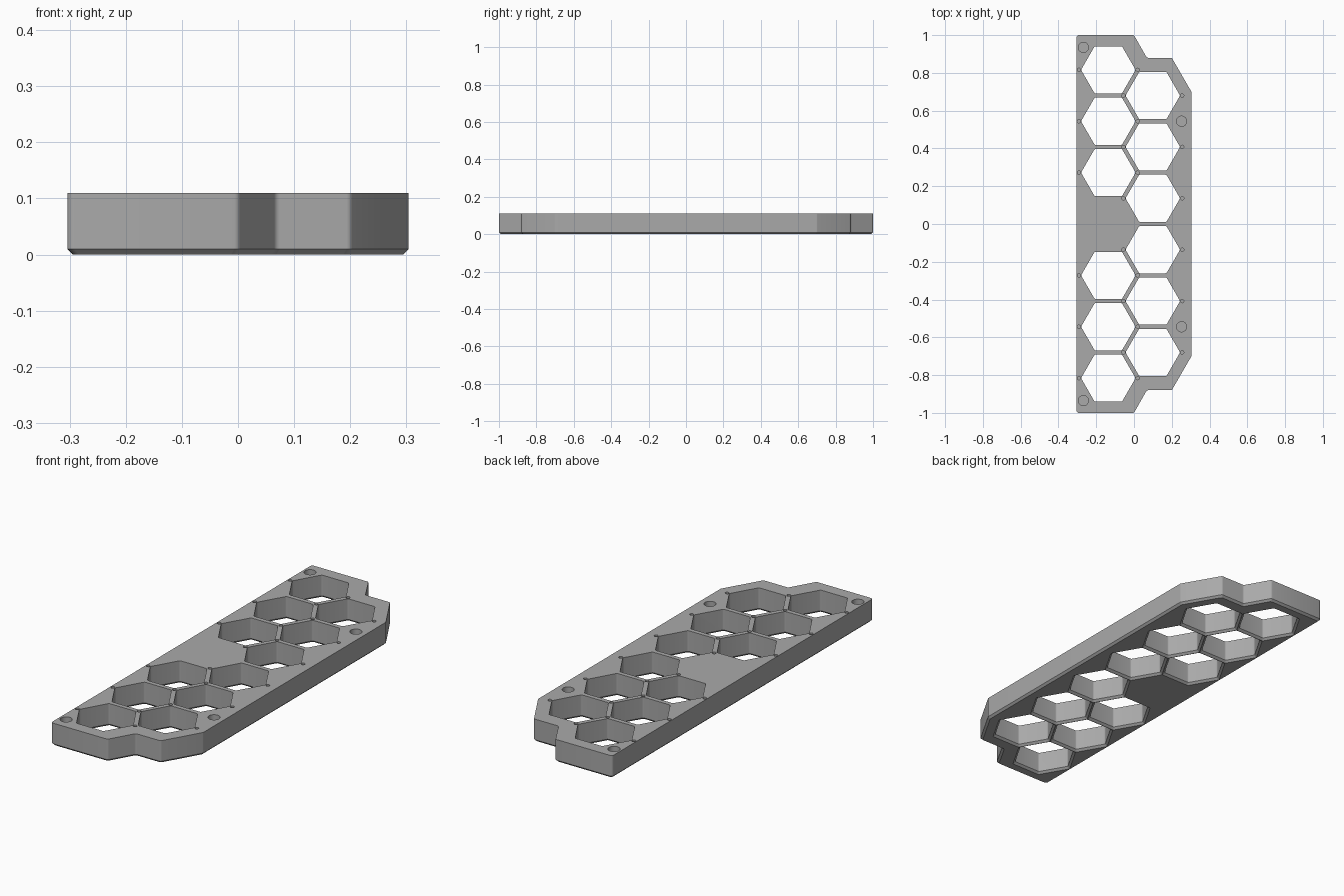
import bpy, bmesh, math
from mathutils import Vector

cube = bpy.data.objects.get("Cube")
if cube:
    bpy.data.objects.remove(cube, do_unlink=True)

TOP = 0.11
CHAMFER = 0.01
PITCH = 0.272
CELL = 0.125       # half the distance across a cell's flats

grey = bpy.data.materials.new("plain grey")
grey.use_nodes = True
GREY = (0.4, 0.4, 0.4, 1)
grey.diffuse_color = GREY
grey.node_tree.nodes["Principled BSDF"].inputs["Base Color"].default_value = GREY


def grow(points, d):
    """Offset a counter-clockwise polygon outwards by d, with mitred corners."""
    out = []
    for i, p in enumerate(points):
        a = (p - points[i - 1]).normalized()
        b = (points[(i + 1) % len(points)] - p).normalized()
        na, nb = Vector((a.y, -a.x)), Vector((b.y, -b.x))
        out.append(p + (na + nb) * d / (1 + na.dot(nb)))
    return out


def fillet(points, radius, steps=4):
    """Round every corner with an arc."""
    out = []
    for i, p in enumerate(points):
        a = (points[i - 1] - p).normalized()
        b = (points[(i + 1) % len(points)] - p).normalized()
        half = a.angle(b) / 2
        centre = p + (a + b).normalized() * radius / math.sin(half)
        start = p + a * radius / math.tan(half) - centre
        end = p + b * radius / math.tan(half) - centre
        sweep = start.angle_signed(end)     # clockwise positive
        for k in range(steps + 1):
            t = -sweep * k / steps
            c, s = math.cos(t), math.sin(t)
            out.append(centre + Vector((start.x * c - start.y * s,
                                        start.x * s + start.y * c)))
    return out


def loft(bm, loops):
    """Closed solid through (outline, height) loops, bottom to top."""
    rings = [[bm.verts.new((p.x, p.y, z)) for p in pts] for pts, z in loops]
    n = len(rings[0])
    for low, high in zip(rings, rings[1:]):
        for i in range(n):
            j = (i + 1) % n
            bm.faces.new((low[i], low[j], high[j], high[i]))
    bm.faces.new(rings[0][::-1])
    bm.faces.new(rings[-1])


def circle(x, y, r, n, turn=0.0):
    return [Vector((x + r * math.cos(math.tau * k / n + turn),
                    y + r * math.sin(math.tau * k / n + turn))) for k in range(n)]


def make(name, bm):
    bmesh.ops.recalc_face_normals(bm, faces=bm.faces)
    mesh = bpy.data.meshes.new(name)
    bm.to_mesh(mesh)
    bm.free()
    mesh.materials.append(grey)
    obj = bpy.data.objects.new(name, mesh)
    bpy.context.collection.objects.link(obj)
    return obj


# Plate outline: one half, mirrored front to back
half = [Vector(p) for p in ((0.304, 0.70), (0.2, 0.88), (0.068, 0.88),
                            (0.0, 1.0), (-0.304, 1.0))]
outline = half + [Vector((p.x, -p.y)) for p in reversed(half)]
side = fillet(outline, 0.012)
foot = fillet(grow(outline, -CHAMFER), 0.012)
bm = bmesh.new()
loft(bm, [(foot, 0), (side, CHAMFER), (side, TOP)])
plate = make("holder_plate", bm)

# Hexagonal through cells, flared underneath, with pin holes at both points
cutters = bmesh.new()
for x, first in ((-0.136, 1.0), (0.0996, 0.5)):
    for sign in (-1, 1):
        for row in range(3):
            y = sign * (first + row) * PITCH
            hexagon = circle(x, y, CELL * 2 / math.sqrt(3), 6)
            wall = fillet(hexagon, 0.01)
            flare = fillet(grow(hexagon, CHAMFER), 0.01)
            loft(cutters, [(flare, -0.02), (flare, 0), (wall, CHAMFER), (wall, TOP + 0.02)])
            for end in (-1, 1):
                pin = circle(x + end * 0.1555, y, 0.009, 16)
                loft(cutters, [(pin, TOP - 0.05), (pin, TOP + 0.02)])

# Larger blind mounting holes
for x, y in ((-0.268, 0.935), (0.252, 0.544)):
    for sign in (-1, 1):
        mount = circle(x, sign * y, 0.027, 32)
        loft(cutters, [(mount, TOP - 0.05), (mount, TOP + 0.02)])
cutter = make("hole_cutter", cutters)
cutter.hide_render = True

cut = plate.modifiers.new("holes", 'BOOLEAN')
cut.operation = 'DIFFERENCE'
cut.solver = 'EXACT'
cut.object = cutter
bpy.ops.object.select_all(action='DESELECT')
plate.select_set(True)
bpy.context.view_layer.objects.active = plate
bpy.ops.object.modifier_apply(modifier="holes")
bpy.data.objects.remove(cutter, do_unlink=True)
bpy.ops.object.shade_smooth_by_angle(angle=math.radians(30))
